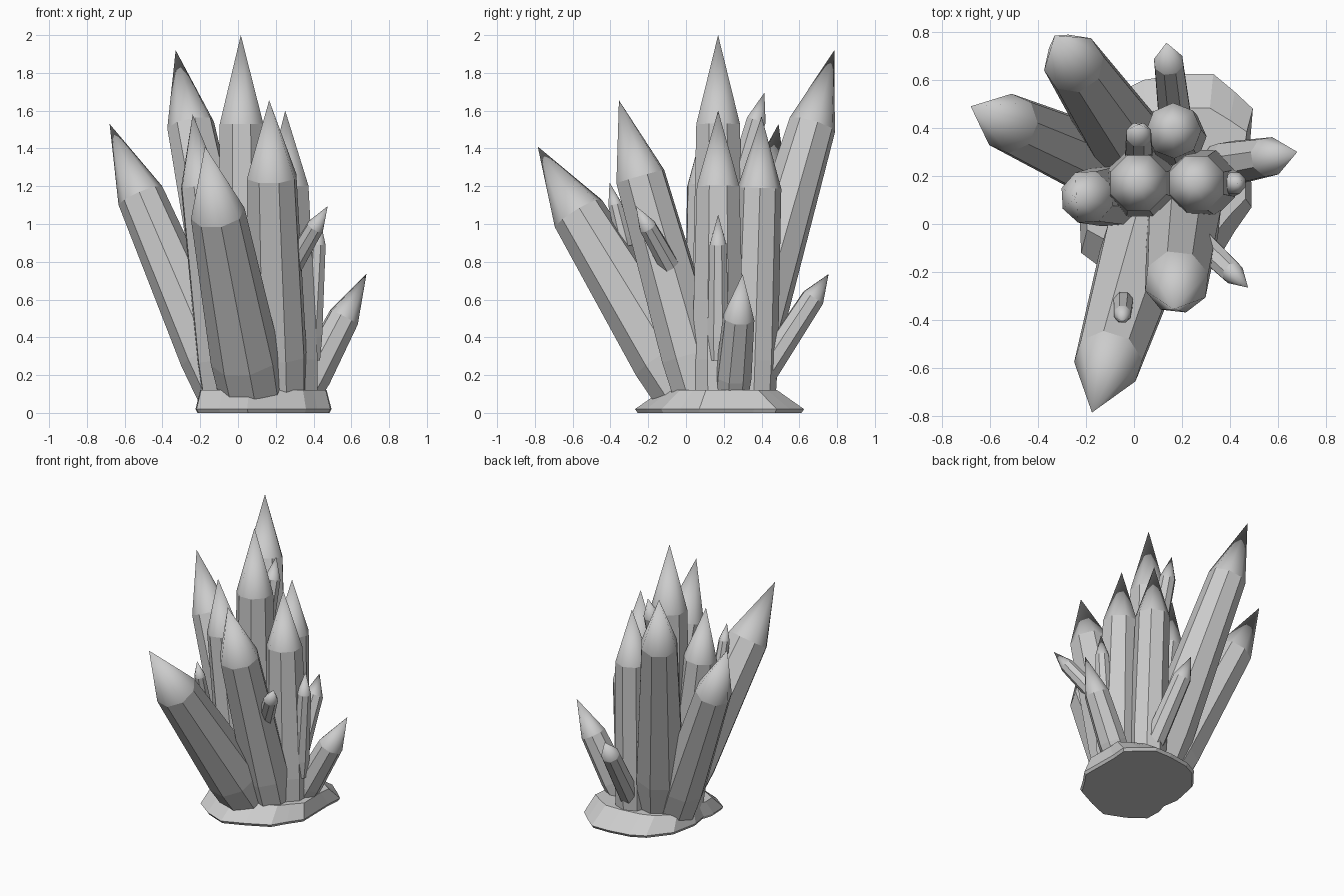
import bpy, bmesh, math
from mathutils import Vector

if "Cube" in bpy.data.objects:
    bpy.data.objects.remove(bpy.data.objects["Cube"])

SIDES = 8


def make_object(name, bm):
    bmesh.ops.recalc_face_normals(bm, faces=bm.faces)
    mesh = bpy.data.meshes.new(name)
    bm.to_mesh(mesh)
    bm.free()
    ob = bpy.data.objects.new(name, mesh)
    bpy.context.collection.objects.link(ob)
    return ob


def crystal(name, base, tip, radius, tip_len, flare=1.25):
    """Faceted shaft that narrows upward, closed by a smooth pointed tip."""
    base, tip = Vector(base), Vector(tip)
    axis = tip - base
    length = axis.length
    rot = axis.to_track_quat('Z', 'Y')
    bm = bmesh.new()
    # rings: foot, widest point, shoulder
    levels = [(0, radius * (flare * 0.94)),
              ((length - tip_len) * 0.2, radius * flare),
              (length - tip_len, radius)]
    rings = []
    for h, r in levels:
        ring = []
        for i in range(SIDES):
            a = 2 * math.pi * (i + 0.5) / SIDES
            ring.append(bm.verts.new(base + rot @ Vector((r * math.cos(a), r * math.sin(a), h))))
        rings.append(ring)
    apex = bm.verts.new(tip)
    bm.faces.new(rings[0])
    for i in range(SIDES):
        j = (i + 1) % SIDES
        for lo, hi in zip(rings, rings[1:]):
            bm.faces.new((lo[i], lo[j], hi[j], hi[i]))
        bm.faces.new((rings[-1][i], rings[-1][j], apex)).smooth = True
    return make_object(name, bm)


# Rock base: irregular skirt sloping in to a flat top
outline = [(0.33, 0.625), (0.42, 0.55), (0.495, 0.48), (0.485, 0.36), (0.49, 0.07),
           (0.42, -0.03), (0.36, -0.13), (0.20, -0.21), (0.05, -0.27),
           (-0.10, -0.21), (-0.22, -0.12), (-0.225, 0.0), (-0.20, 0.08), (-0.22, 0.20),
           (-0.18, 0.40), (-0.06, 0.55), (0.04, 0.60), (0.20, 0.625)]
cx, cy = 0.13, 0.18
bm = bmesh.new()
rings = []
for z, sx, sy in ((0.0, 0.97, 0.97), (0.02, 1, 1), (0.12, 0.93, 0.68)):
    rings.append([bm.verts.new((cx + (x - cx) * sx, cy + (y - cy) * sy, z)) for x, y in outline])
n = len(outline)
for lo, hi in zip(rings, rings[1:]):
    for i in range(n):
        j = (i + 1) % n
        bm.faces.new((lo[i], lo[j], hi[j], hi[i]))
bm.faces.new(rings[0])
bm.faces.new(rings[-1])
make_object("rock_base", bm)

# Large crystals: foot, tip, shoulder radius, tip length, flare
large = {
    "centre_crystal": ((0.03, 0.17, 0.05), (0.015, 0.17, 2.00), 0.125, 0.47, 1.22),
    "back_crystal": ((0.035, 0.25, 0.10), (-0.33, 0.785, 1.92), 0.128, 0.42, 1.32),
    "left_crystal": ((-0.065, 0.22, 0.10), (-0.68, 0.49, 1.53), 0.126, 0.42, 1.25),
    "front_crystal": ((0.075, 0.01, 0.10), (-0.175, -0.785, 1.41), 0.145, 0.42, 1.28),
    "front_right_crystal": ((0.215, 0.09, 0.07), (0.165, -0.355, 1.655), 0.137, 0.42, 1.18),
    "right_crystal": ((0.29, 0.17, 0.05), (0.25, 0.17, 1.60), 0.122, 0.40, 1.22),
    "back_right_crystal": ((0.18, 0.355, 0.05), (0.16, 0.40, 1.57), 0.116, 0.38, 1.08),
    "left_inner_crystal": ((-0.06, 0.12, 0.05), (-0.24, 0.11, 1.58), 0.113, 0.38, 1.20),
}
# Small crystals sprouting from the base and from the large shafts
small = {
    "right_shard": ((0.36, 0.245, 0.12), (0.68, 0.30, 0.735), 0.085, 0.26, 1.15),
    "back_shard": ((0.18, 0.36, 0.13), (0.135, 0.755, 0.735), 0.064, 0.15, 1.15),
    "front_right_shard": ((0.26, -0.06, 0.73), (0.475, -0.265, 1.095), 0.048, 0.14, 1.15),
    "side_shard": ((0.38, 0.17, 0.28), (0.43, 0.17, 1.05), 0.048, 0.16, 1.30),
    "rear_top_shard": ((0.02, 0.24, 1.10), (0.02, 0.415, 1.695), 0.055, 0.15, 1.15),
    "front_top_shard": ((-0.045, -0.32, 0.88), (-0.05, -0.405, 1.22), 0.038, 0.12, 1.15),
}
for group in (large, small):
    for name, spec in group.items():
        crystal(name, *spec)
